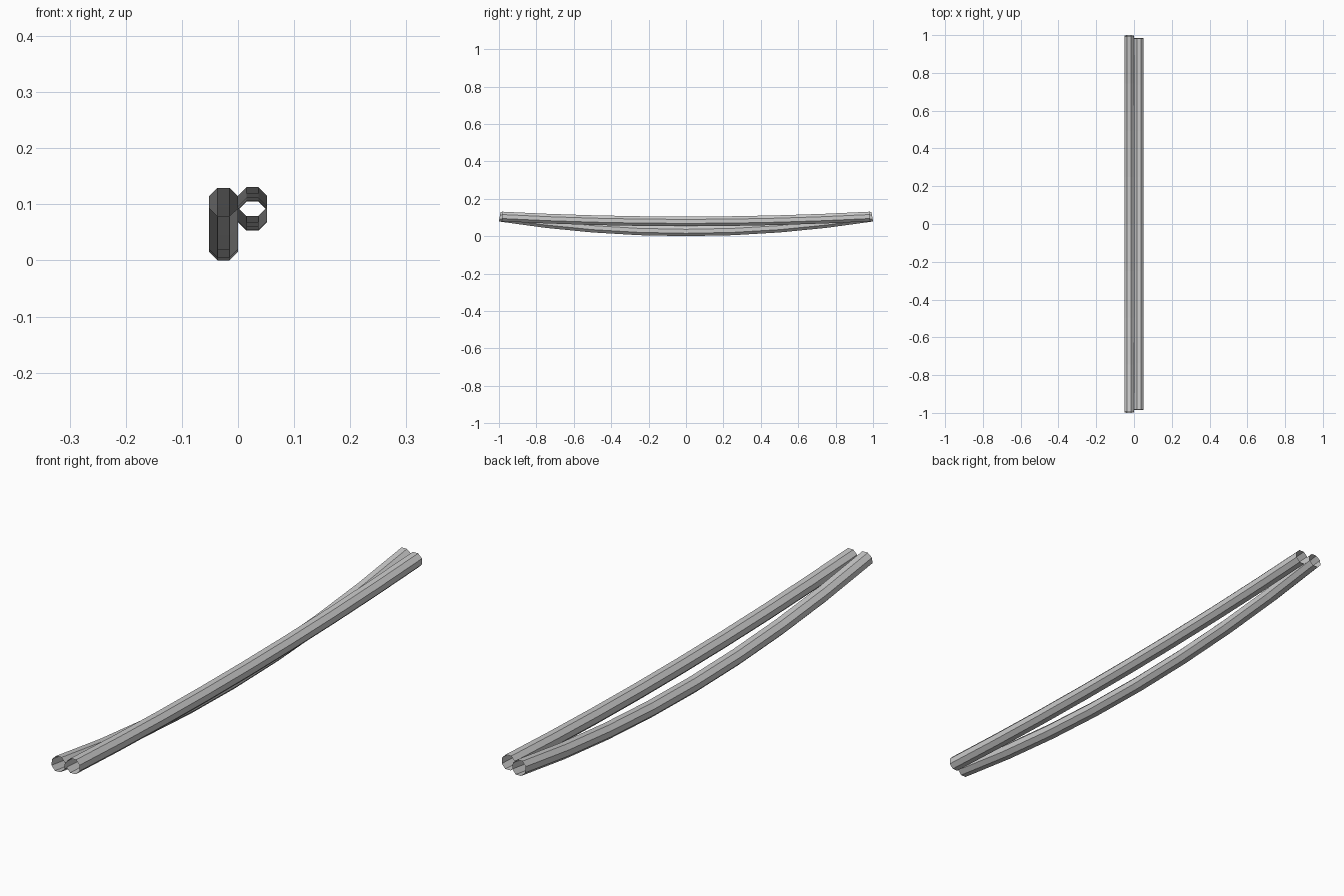
import bpy, bmesh, math
from mathutils import Vector

if "Cube" in bpy.data.objects:
    bpy.data.objects.remove(bpy.data.objects["Cube"])

SIDES, SEGMENTS, APOTHEM = 8, 8, 0.0258
RADIUS = APOTHEM / math.cos(math.pi / SIDES)


def bowed_tube(name, x, half_length, z_mid, sag):
    """Open octagonal tube swept along a shallow upward-curving arc."""
    bm = bmesh.new()
    rings = []
    for i in range(SEGMENTS + 1):
        t = -1 + 2 * i / SEGMENTS
        centre = Vector((x, t * half_length, z_mid + sag * t * t))
        slope = 2 * sag * t / half_length
        up = Vector((0, -slope, 1)).normalized()
        ring = []
        for k in range(SIDES):
            a = 2 * math.pi * (k + 0.5) / SIDES
            offset = Vector((1, 0, 0)) * math.cos(a) + up * math.sin(a)
            ring.append(bm.verts.new(centre + offset * RADIUS))
        rings.append(ring)
    for r0, r1 in zip(rings, rings[1:]):
        for k in range(SIDES):
            n = (k + 1) % SIDES
            bm.faces.new((r0[k], r0[n], r1[n], r1[k]))
    bmesh.ops.recalc_face_normals(bm, faces=bm.faces)
    mesh = bpy.data.meshes.new(name)
    bm.to_mesh(mesh)
    bm.free()
    obj = bpy.data.objects.new(name, mesh)
    bpy.context.collection.objects.link(obj)
    return obj


# Deeply sagging tube on the left, gently sagging tube on the right
bowed_tube("deep_sag_tube", -0.0258, 0.996, 0.026, 0.078)
bowed_tube("shallow_sag_tube", 0.0258, 0.984, 0.079, 0.026)
